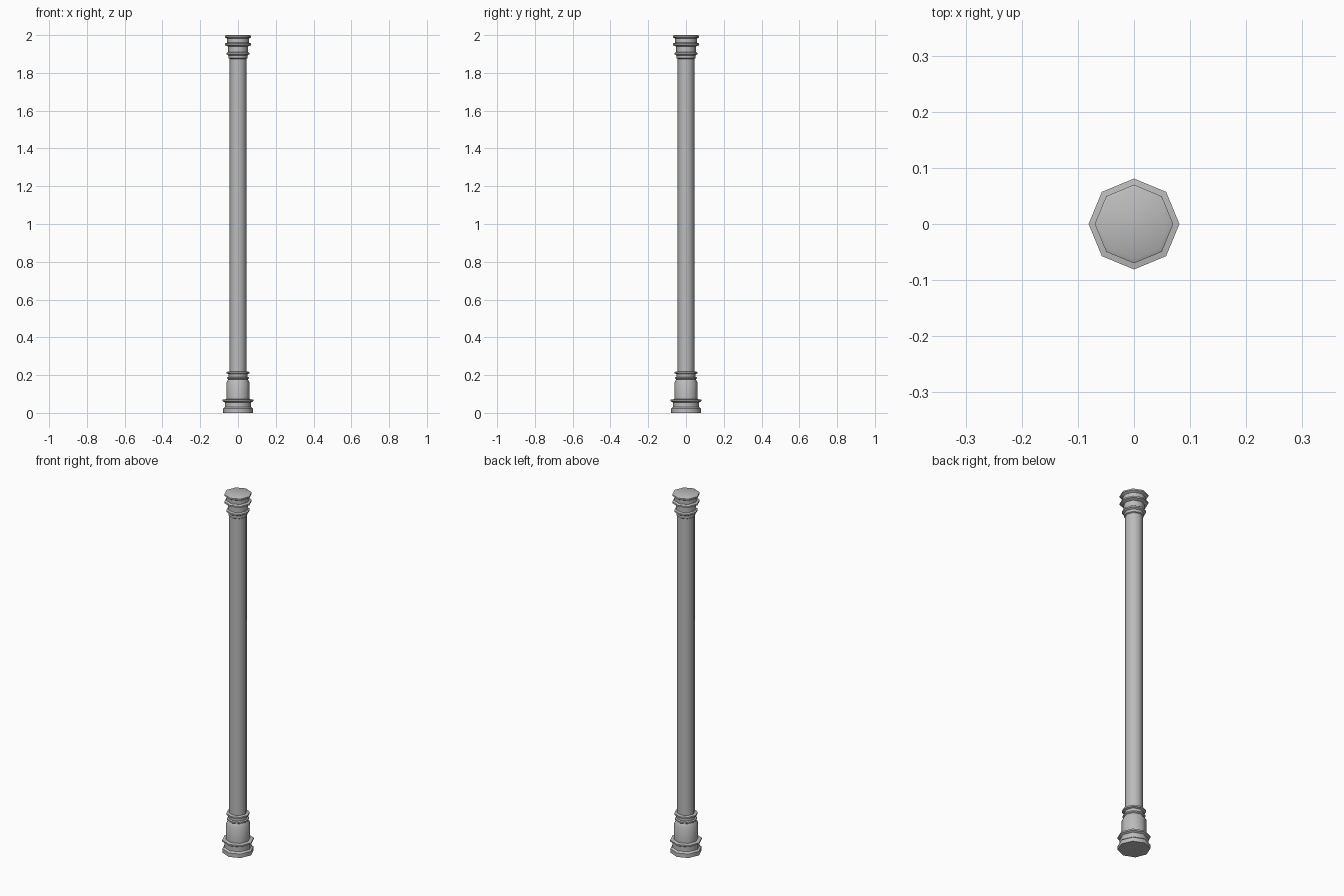
import bpy, bmesh, math

cube = bpy.data.objects.get("Cube")
if cube:
    bpy.data.objects.remove(cube)

SIDES = 8

stone = bpy.data.materials.new("grey stone")
stone.use_nodes = True
grey = (0.5, 0.5, 0.5, 1)
stone.diffuse_color = grey
stone.node_tree.nodes["Principled BSDF"].inputs["Base Color"].default_value = grey


def turned(name, profile, angle):
    """Closed octagonal solid turned from (radius, height) points."""
    bm = bmesh.new()
    rings = []
    for r, z in profile:
        rings.append([bm.verts.new((r * math.cos(math.tau * i / SIDES),
                                    r * math.sin(math.tau * i / SIDES), z))
                      for i in range(SIDES)])
    for low, high in zip(rings, rings[1:]):
        for i in range(SIDES):
            j = (i + 1) % SIDES
            bm.faces.new((low[i], low[j], high[j], high[i]))
    bm.faces.new(rings[0][::-1])
    bm.faces.new(rings[-1])
    mesh = bpy.data.meshes.new(name)
    bm.to_mesh(mesh)
    bm.free()
    mesh.materials.append(stone)
    obj = bpy.data.objects.new(name, mesh)
    bpy.context.collection.objects.link(obj)
    bpy.ops.object.select_all(action='DESELECT')
    obj.select_set(True)
    bpy.context.view_layer.objects.active = obj
    bpy.ops.object.shade_smooth_by_angle(angle=math.radians(angle))
    return obj


# Stepped foot, drum, shoulder and two neck rings
turned("base", [
    (0.08, 0), (0.08, 0.022), (0.07, 0.03), (0.07, 0.056),
    (0.081, 0.062), (0.081, 0.07), (0.062, 0.073), (0.062, 0.16),
    (0.052, 0.177), (0.057, 0.181), (0.057, 0.188), (0.049, 0.191),
    (0.049, 0.205), (0.06, 0.209), (0.06, 0.217), (0.046, 0.22)], 46)

# Plain octagonal shaft
turned("shaft", [(0.045, 0.21), (0.045, 1.89)], 46)

# Collar, two rings and a flared cap
turned("capital", [
    (0.045, 1.874), (0.05, 1.878), (0.05, 1.892), (0.06, 1.898),
    (0.06, 1.906), (0.052, 1.911), (0.052, 1.94), (0.07, 1.947),
    (0.07, 1.955), (0.058, 1.96), (0.058, 1.981), (0.07, 1.988),
    (0.07, 1.996), (0.062, 2.0)], 46)
